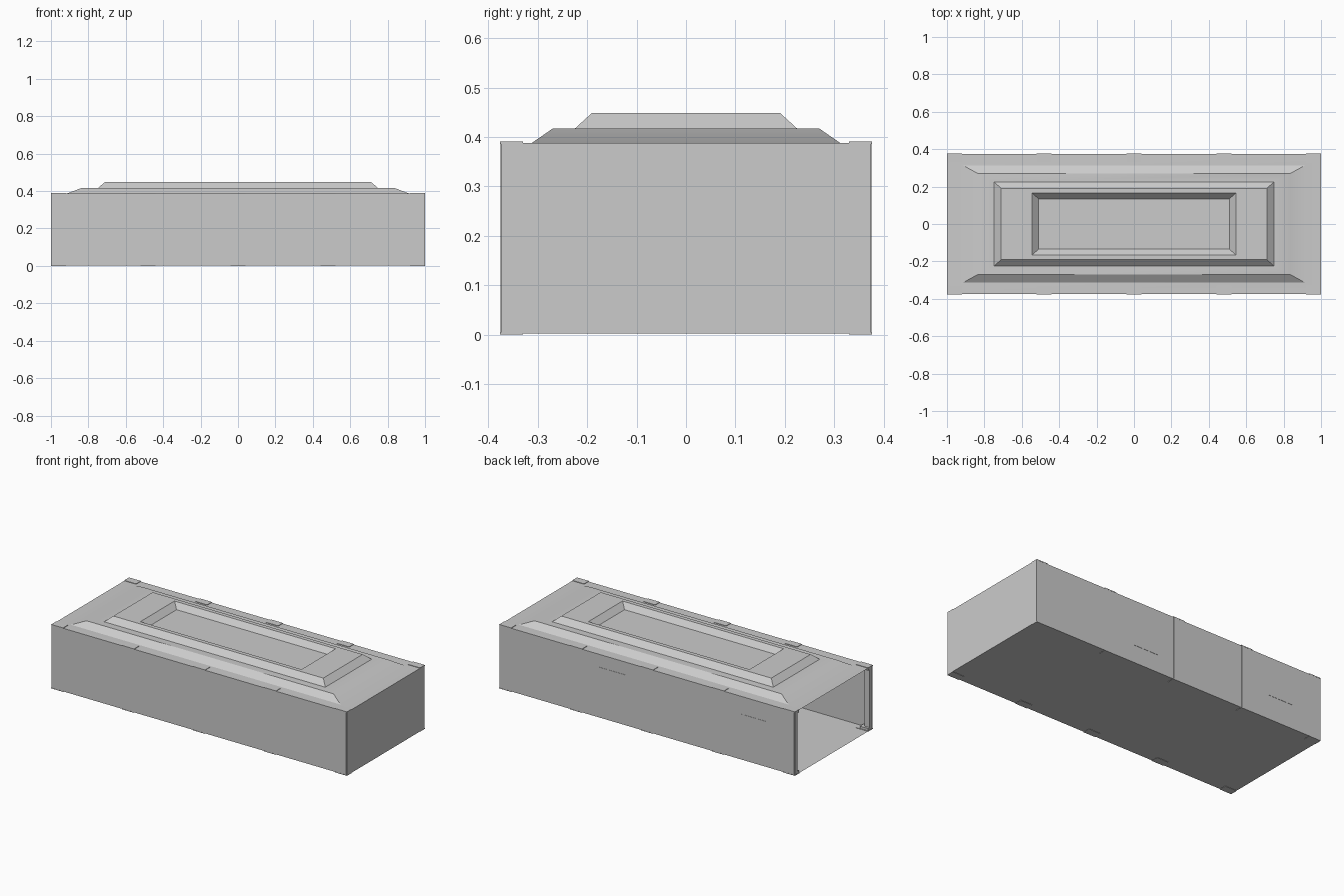
import bpy, bmesh, math

if "Cube" in bpy.data.objects:
    bpy.data.objects.remove(bpy.data.objects["Cube"])

def finish(name, bm):
    bmesh.ops.recalc_face_normals(bm, faces=bm.faces[:])
    me = bpy.data.meshes.new(name)
    bm.to_mesh(me)
    bm.free()
    ob = bpy.data.objects.new(name, me)
    bpy.context.collection.objects.link(ob)
    return ob

def add_box(bm, x0, x1, y0, y1, z0, z1):
    vs = bmesh.ops.create_cube(bm, size=1)["verts"]
    for v in vs:
        v.co.x = (x0 + x1) / 2 + v.co.x * (x1 - x0)
        v.co.y = (y0 + y1) / 2 + v.co.y * (y1 - y0)
        v.co.z = (z0 + z1) / 2 + v.co.z * (z1 - z0)

# Container shell: rectangular rings from the floor up to the stepped, recessed lid
# (half length, half width, height)
rings = [(1.0, .374, .002), (1.0, .374, .388), (.912, .312, .388), (.835, .27, .417),
         (.748, .225, .417), (.71, .19, .449), (.545, .165, .449), (.51, .135, .417)]
bm = bmesh.new()
loops = [[bm.verts.new((sx * a, sy * b, z)) for sx, sy in ((-1, -1), (1, -1), (1, 1), (-1, 1))]
         for a, b, z in rings]
for k, (lo, hi) in enumerate(zip(loops, loops[1:])):
    for i in range(4):
        if k == 0 and i == 3:      # the left end stays open
            continue
        j = (i + 1) % 4
        bm.faces.new((lo[i], lo[j], hi[j], hi[i]))
bm.faces.new(loops[0][::-1])
bm.faces.new(loops[-1])
shell = finish("container_shell", bm)
bpy.context.view_layer.objects.active = shell
shell.select_set(True)
bpy.ops.object.shade_smooth_by_angle(angle=math.radians(30))

# Thin edge plates and side ribs at five stations along both long sides
plates, ribs = bmesh.new(), bmesh.new()
for s in (-1, 1):
    for x in (-.96, -.48, 0, .48, .96):
        add_box(plates, x - .04, x + .04, *sorted((s * .33, s * .376)), .386, .391)
        add_box(plates, x - .04, x + .04, *sorted((s * .33, s * .376)), 0, .004)
        add_box(ribs, x - .035, x + .035, *sorted((s * .372, s * .3755)), .004, .386)
finish("edge_plates", plates)
finish("side_ribs", ribs)

# Corner posts with feet and heads, visible through the open end
posts = bmesh.new()
for sx in (-1, 1):
    for sy in (-1, 1):
        def block(w, d, z0, z1):
            add_box(posts, *sorted((sx * (.998 - w), sx * .998)),
                    *sorted((sy * (.373 - d), sy * .373)), z0, z1)
        block(.035, .025, .004, .386)
        block(.055, .04, .004, .018)
        block(.055, .04, .372, .386)
finish("corner_posts", posts)

# Two access panels on the back side
panels = bmesh.new()
add_box(panels, .15, .325, .372, .3755, .11, .31)
add_box(panels, -.80, -.63, .372, .3755, .15, .28)
finish("access_panels", panels)
